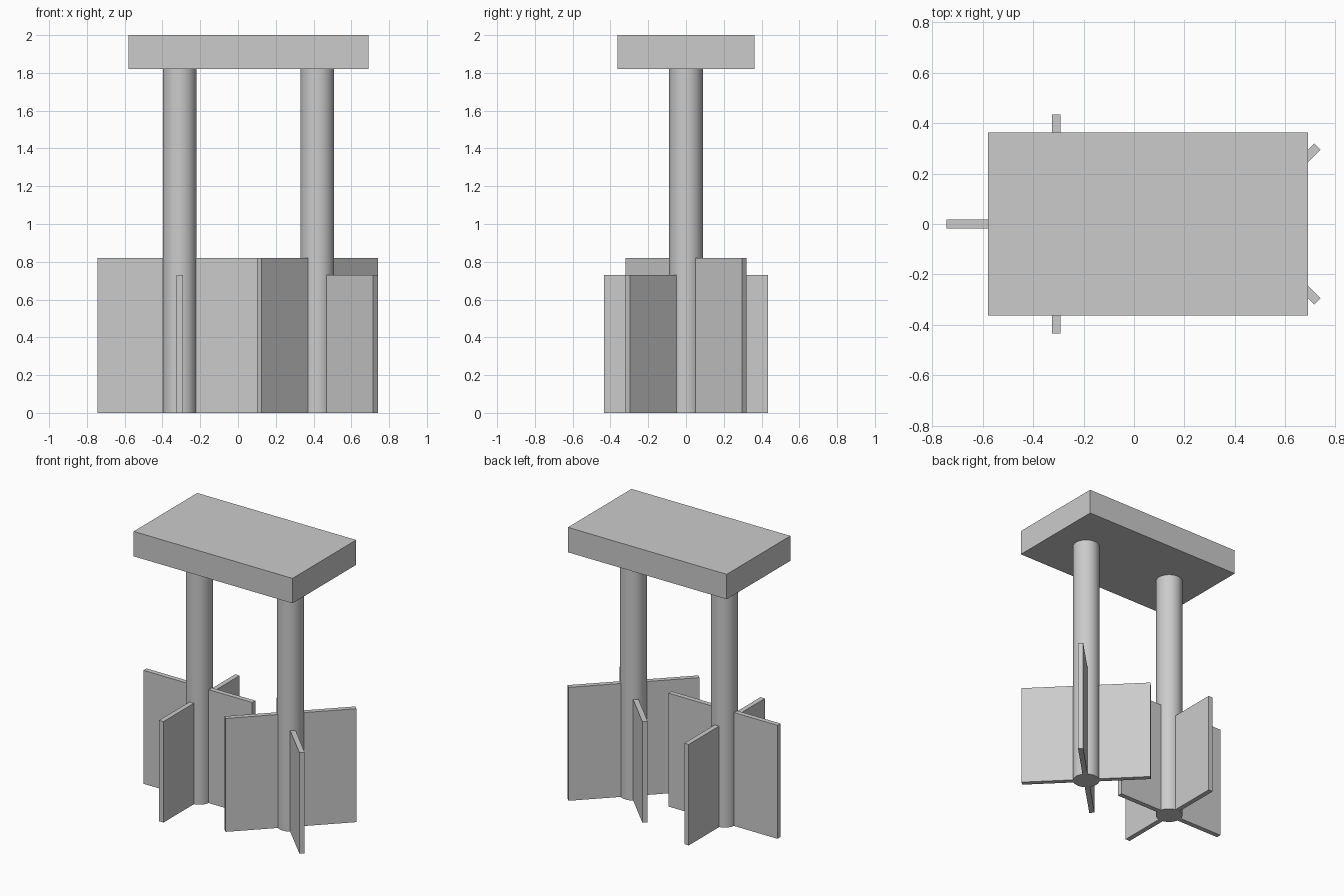
import bpy
import math

cube = bpy.data.objects.get("Cube")
if cube:
    bpy.data.objects.remove(cube, do_unlink=True)

grey = bpy.data.materials.new("plain_grey")
grey.use_nodes = True
colour = (0.6, 0.6, 0.6, 1)
grey.diffuse_color = colour
grey.node_tree.nodes["Principled BSDF"].inputs["Base Color"].default_value = colour


def box(name, centre, size, turn=0):
    bpy.ops.mesh.primitive_cube_add(size=1, location=centre, rotation=(0, 0, turn))
    obj = bpy.context.object
    obj.name = name
    obj.scale = size
    bpy.ops.object.transform_apply(location=False, rotation=False, scale=True)
    obj.data.materials.append(grey)


def stirrer(side, x, turn):
    """A round shaft with a tall and a short blade crossing at its foot."""
    bpy.ops.mesh.primitive_cylinder_add(
        vertices=48, radius=0.089, depth=1.82, location=(x, 0, 0.91))
    shaft = bpy.context.object
    shaft.name = side + "_shaft"
    shaft.data.materials.append(grey)
    bpy.ops.object.shade_smooth_by_angle(angle=math.radians(40))
    for label, height, angle in (("tall", 0.82, turn), ("short", 0.73, turn + math.pi / 2)):
        box(f"{side}_{label}_blade", (x, 0, height / 2), (0.87, 0.035, height), angle)


# Motor housing on top
box("top_housing", (0.055, 0, 1.91), (1.27, 0.727, 0.18))

# Two stirrers, one turned by an eighth so that the blades mesh
stirrer("right", -0.309, 0)
stirrer("left", 0.42, math.pi / 4)
